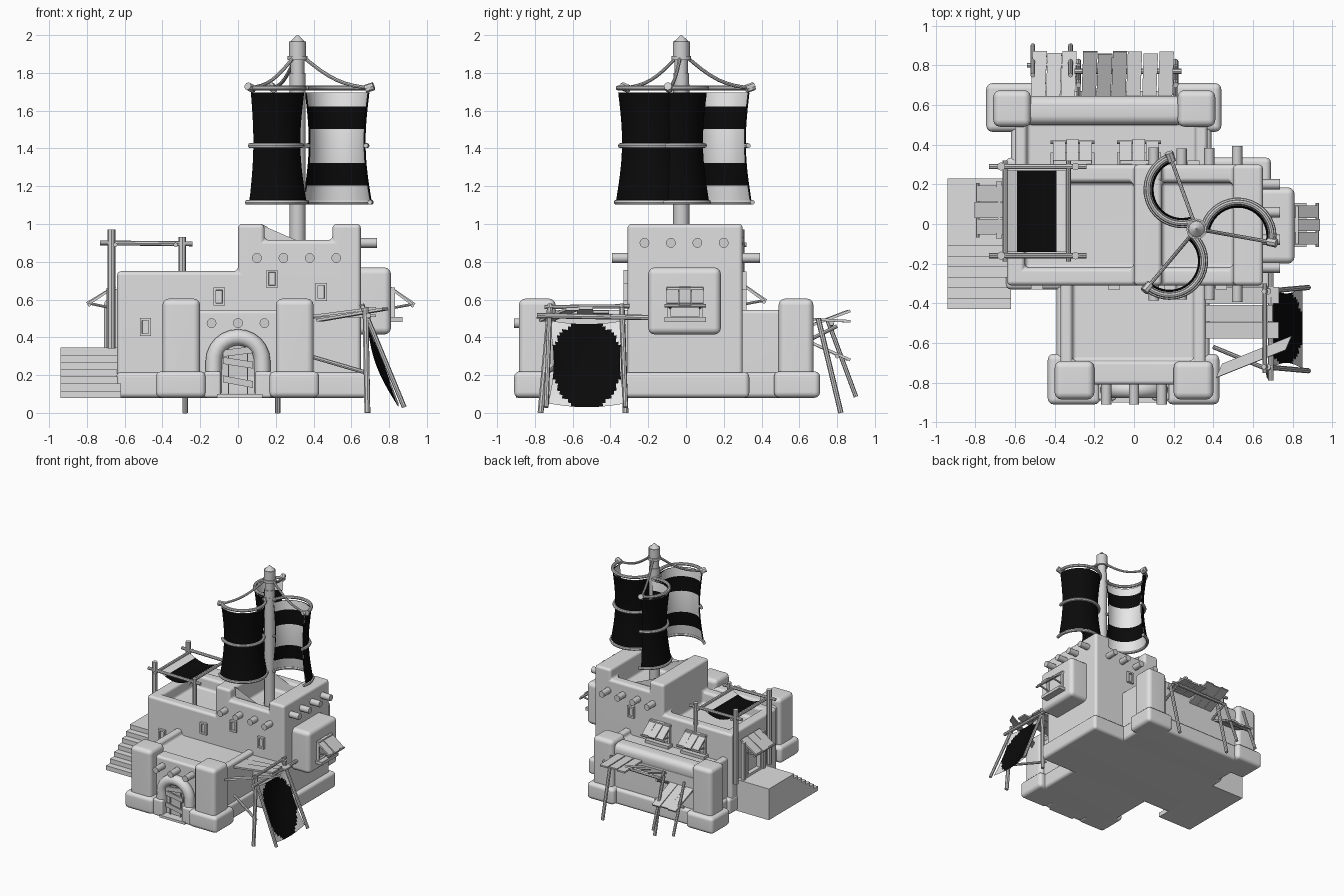
import bpy, bmesh, math
from mathutils import Vector as V, Matrix

if "Cube" in bpy.data.objects:
    bpy.data.objects.remove(bpy.data.objects["Cube"])

def material(name, v):
    m = bpy.data.materials.new(name)
    m.diffuse_color = (v, v, v, 1)
    m.use_nodes = True
    m.node_tree.nodes["Principled BSDF"].inputs["Base Color"].default_value = m.diffuse_color
    return m

STONE = material("pale stone", 0.74)
WOOD = material("grey wood", 0.64)
DARK = material("black cloth", 0.003)
LIGHT = material("light cloth", 0.92)

def new_object(name, bm, *mats):
    bmesh.ops.recalc_face_normals(bm, faces=bm.faces)
    me = bpy.data.meshes.new(name)
    bm.to_mesh(me)
    bm.free()
    for m in mats:
        me.materials.append(m)
    o = bpy.data.objects.new(name, me)
    bpy.context.collection.objects.link(o)
    return o

def bake(o):
    dg = bpy.context.evaluated_depsgraph_get()
    me = bpy.data.meshes.new_from_object(o.evaluated_get(dg))
    o.modifiers.clear()
    o.data = me

def soften(o, width):
    b = o.modifiers.new("bevel", 'BEVEL')
    b.width, b.segments, b.limit_method = width, 3, 'ANGLE'
    bake(o)
    o["soft"] = True

def box(name, x, y, z, bev=0, mat=STONE):
    bm = bmesh.new()
    c = [(a[0] + a[1]) / 2 for a in (x, y, z)]
    s = [a[1] - a[0] for a in (x, y, z)]
    bmesh.ops.create_cube(bm, size=1, matrix=Matrix.Translation(c) @ Matrix.Diagonal((*s, 1)))
    o = new_object(name, bm, mat)
    if bev:
        soften(o, bev)
    return o

def board(name, p, q, half, t=0.014, mat=WOOD):
    """Plank from p to q, half = half-width vector."""
    p, q, half = V(p), V(q), V(half)
    n = (q - p).cross(half).normalized() * t
    m = Matrix((q - p, half * 2, n)).transposed().to_4x4()
    m.translation = (p + q) / 2
    bm = bmesh.new()
    bmesh.ops.create_cube(bm, size=1, matrix=m)
    return new_object(name, bm, mat)

def prism(name, pts, place, depth, mat=STONE):
    """Outline in 2D, placed in 3D by place(a, b), pushed along depth."""
    bm = bmesh.new()
    f = bm.faces.new([bm.verts.new(place(a, b)) for a, b in pts])
    r = bmesh.ops.extrude_face_region(bm, geom=[f])
    bmesh.ops.translate(bm, vec=depth, verts=[g for g in r['geom'] if isinstance(g, bmesh.types.BMVert)])
    return new_object(name, bm, mat)

def tube(name, pts, r, mat=WOOD, res=2):
    cu = bpy.data.curves.new(name, 'CURVE')
    cu.dimensions, cu.bevel_depth, cu.bevel_resolution, cu.use_fill_caps = '3D', r, res, True
    s = cu.splines.new('POLY')
    s.points.add(len(pts) - 1)
    for k, p in zip(s.points, pts):
        k.co = (*p, 1)
    tmp = bpy.data.objects.new(name, cu)
    bpy.context.collection.objects.link(tmp)
    me = bpy.data.meshes.new_from_object(tmp.evaluated_get(bpy.context.evaluated_depsgraph_get()))
    bpy.data.objects.remove(tmp)
    me.materials.clear()
    me.materials.append(mat)
    o = bpy.data.objects.new(name, me)
    bpy.context.collection.objects.link(o)
    return o

def sheet(name, nu, nv, f, dark):
    """Cloth surface f(u, v); dark(u, v) picks the black faces."""
    bm = bmesh.new()
    g = [[bm.verts.new(f(i / nu, j / nv)) for j in range(nv + 1)] for i in range(nu + 1)]
    for i in range(nu):
        for j in range(nv):
            fc = bm.faces.new((g[i][j], g[i + 1][j], g[i + 1][j + 1], g[i][j + 1]))
            fc.material_index = 1 if dark((i + .5) / nu, (j + .5) / nv) else 0
    return new_object(name, bm, LIGHT, DARK)

def cut(o, *ranges):
    for r in ranges:
        c = box("cutter", *r)
        c.hide_render = True
        m = o.modifiers.new("cut", 'BOOLEAN')
        m.operation, m.solver, m.object = 'DIFFERENCE', 'EXACT', c
        bake(o)
        bpy.data.objects.remove(c)

# Main building with two sunken roofs and notched parapet
body = prism("main_building", [(-.64, .08), (.65, .08), (.65, 1), (.5, 1), (.5, .915), (.14, .915), (.14, 1), (0, 1),
             (0, .75), (-.64, .75)], lambda a, b: (a, -.31, b), (0, .61, 0))
cut(body, ((-.55, 0), (-.22, .21), (.65, .9)), ((.14, .5), (-.22, .21), (.82, 1.1)))
soften(body, .022)
box("main_plinth", (-.645, .69), (-.33, .335), (.08, .215), .025)

# Front and back wings with sunken roofs
front = box("front_wing", (-.37, .36), (-.81, -.25), (.08, .545))
cut(front, ((-.31, .30), (-.69, -.2), (.50, .7)))
soften(front, .02)
back = box("back_wing", (-.6, .37), (.25, .64), (.08, .545))
cut(back, ((-.54, .31), (.2, .51), (.50, .7)))
soften(back, .02)
box("back_parapet", (-.56, .26), (.50, .645), (.45, .575), .045)
box("back_plinth", (-.62, .39), (.3, .67), (.08, .215), .025)
box("front_plinth", (-.39, .38), (-.83, -.3), (.08, .215), .025)

# Corner towers and their footings
for n, x0, x1, y0, y1 in (("front_left", -.40, -.20, -.885, -.69), ("front_right", .20, .40, -.885, -.69),
                          ("back_left", -.71, -.52, .49, .675), ("back_right", .22, .41, .49, .675)):
    box(n + "_tower", (x0, x1), (y0, y1), (.1, .605), .035)
    box(n + "_footing", (x0 - .035, x1 + .03), (y0 - .025, y1 + .035), (.08, .22), .03)

# Side stairs and landing
steps = [(.23, .08), (.23, .345)]
for i in range(7):
    z = .345 - i * .038
    steps += [(-.11 - i * .053, z), (-.11 - i * .053, z - .038)]
steps[-1] = (steps[-1][0], .08)
prism("stairs", steps, lambda a, b: (-.94, a, b), (.32, 0, 0))

# Bay on the right side
box("side_bay", (.6, .81), (-.20, .185), (.415, .77), .035)

def spot(c, deg):
    return Matrix.Translation(c) @ Matrix.Rotation(math.radians(deg), 4, 'Z')

def frame(name, c, deg, w, h, rim, proud=.02):
    """Window frame with sunken pane; faces -y before turning."""
    bm = bmesh.new()
    bmesh.ops.create_cube(bm, size=1, matrix=Matrix.Diagonal((w, proud * 2, h, 1)))
    bmesh.ops.recalc_face_normals(bm, faces=bm.faces)
    f = [f for f in bm.faces if f.normal.y < -.9]
    bmesh.ops.inset_region(bm, faces=f, thickness=rim)
    bmesh.ops.inset_region(bm, faces=f, thickness=.001, depth=-proud * .8)
    bm.transform(spot(c, deg))
    return new_object(name, bm, STONE)

def awning(name, c, deg, w, drop=.09, reach=.12):
    m = spot(c, deg)
    side = m.to_3x3() @ V((w / 6 - .002, 0, 0))
    for k in (-1, 0, 1):
        board(name + "_slat", m @ V((k * w / 3, .02, .005)), m @ V((k * w / 3, -reach + .012 * k * k, -drop)), side)
    for s in (-1, 1):
        tube(name + "_strut", [m @ V((s * w * .4, 0, -.11)), m @ V((s * w * .4, -reach * .9, -drop))], .007)
    tube(name + "_rail", [m @ V((s * w * .55, -reach * .9, -drop - .008)) for s in (-1, 1)], .009)

# Small slit windows
for x, z in ((.18, .71), (-.10, .615), (.44, .64), (-.49, .455)):
    frame("slit_window", (x, -.31, z), 0, .06, .095, .018)
frame("slit_window", (.3, .30, .70), 180, .06, .095, .018)

# Shuttered windows with awnings on the bay and the back
for c, deg in (((.81, -.005, .58), 90), ((-.31, .30, .60), 180), ((.025, .30, .60), 180)):
    frame("awning_window", c, deg, .19, .17, .025)
    m = spot(c, deg)
    awning("awning", m @ V((0, -.005, .085)), deg, .2)
    board("sill", m @ V((-.11, -.03, -.085)), m @ V((.11, -.03, -.085)), m.to_3x3() @ V((0, .03, 0)), .025)
# Landing door
frame("side_door", (-.64, .06, .50), -90, .2, .31, .03, .045)
awning("door_awning", (-.67, .07, .665), -90, .25, .085, .13)
for y in (-.06, .2):
    board("door_post", (-.68, y, .34), (-.68, y, .66), (0, .014, 0), .03)

# Roof beam ends
for x in (.10, .24, .38, .52):
    for s in (-1, 1):
        tube("beam_end", [(x, s * .28, .82), (x, s * (.40 + .02 * math.cos(x * 40)), .82)], .026, res=4)
for y in (-.22, -.08, .06, .20):
    tube("beam_end", [(.6, y, .90), (.735, y, .90)], .026, res=4)
for x in (-.14, 0, .14):
    tube("beam_end", [(x, -.78, .475), (x, -.91, .475)], .026, res=4)

# Arched front door: stone arch, panel, crossed boards and step
arc = [(.128 * math.cos(math.pi * i / 12), .275 + .125 * math.sin(math.pi * i / 12)) for i in range(13)]
tube("door_arch", [(a, -.835, b) for a, b in [(.132, .09)] + arc + [(-.132, .09)]], .043, STONE, 4)
prism("door_panel", [(.1, .09)] + arc + [(-.1, .09)], lambda a, b: (a, -.83, b), (0, .04, 0), WOOD)
for s in (-1, 1):
    box("arch_foot", (s * .135 - .045, s * .135 + .045), (-.89, -.8), (.08, .22), .015)
    board("door_cleat", (s * .05, -.836, .1), (s * .05, -.836, .36), (.003, 0, 0))
for z, t in ((.265, -.025), (.165, -.03), (.325, .02)):
    board("door_board", (-.08, -.85, z - t / 2), (.08, -.85, z + t / 2), (0, 0, .018))
box("door_step", (-.11, .13), (-.9, -.8), (.08, .1), 0)

# Roof canopy: posts, rails, sagging cloth
for y in (-.16, .29):
    tube("canopy_post", [(-.67, y, .34), (-.67, y, .97)], .021)
    tube("canopy_post", [(-.295, y, .64), (-.295, y, .93)], .019)
    tube("canopy_rail", [(-.73, y, .9), (-.24, y, .895)], .013)
for x in (-.65, -.33):
    tube("canopy_rail", [(x, -.19, .89), (x, .32, .89)], .012)
sheet("canopy_cloth", 12, 8, lambda u, v: (-.64 + .3 * u, -.14 + .41 * v, .885 - .05 * math.sin(math.pi * u)),
      lambda u, v: .18 < u < .82)

# Mast with cap
M = V((.315, -.025, 0))
for r, a, b in ((.043, .8, 1.74), (.036, 1.7, 1.95), (.042, 1.74, 1.80), (.045, 1.88, 1.965), (.052, 1.868, 1.89)):
    tube("mast", [M + V((0, 0, a)), M + V((0, 0, b))], r, WOOD, 4)
bm = bmesh.new()
bmesh.ops.create_cone(bm, segments=12, radius1=.045, radius2=.004, depth=.04, cap_ends=True,
                      matrix=Matrix.Translation(M + V((0, 0, 1.98))))
new_object("mast_cap", bm, WOOD)

# Three half-round sails: black outside, striped inside
for deg in (110, 230, 350):
    R = spot(M, deg)
    def at(u, z, r=.168, grow=0):
        t = math.pi * (1 - u * (1 + grow))
        return R @ V((.212 + r * math.cos(t), r * math.sin(t), z))
    def skin(off):
        return lambda u, v: at(u, 1.12 + .575 * v, .168 - .026 * math.sin(math.pi * v) + .012 * (1 - v) + off)
    sheet("sail_outside", 20, 24, skin(.004), lambda u, v: True)
    sheet("sail_inside", 20, 48, skin(-.004), lambda u, v: .14 < v < .355 or .66 < v < .87)
    for z, r in ((1.72, .172), (1.415, .160), (1.115, .182)):
        tube("sail_batten", [at(i / 20, z, r, .04) for i in range(21)], .013)
        tube("batten_arm", [R @ V((0, 0, z)), R @ V((.06, 0, z))], .01)
    tube("mast_rope", [R @ V((.03 + .36 * t, 0, 1.885 - .165 * t - .04 * math.sin(math.pi * t)))
                       for t in [i / 8 for i in range(9)]], .0095)
    tube("rope_knot", [R @ V((.365, 0, 1.715)), R @ V((.41, 0, 1.73))], .022)

# Front-right lean-to: plank roof, poles and hanging cloth
for i, y in enumerate((-.36, -.45, -.535)):
    board("lean_to_plank", (.34, y, .505), (.73 - .03 * (i % 2), y, .515 + .02 * i), (0, .042, 0))
board("loose_plank", (.43, -.74, .49), (.78, -.60, .55), (.015, .035, 0))
tube("lean_to_beam", [(.69, -.79, .515), (.69, -.2, .505)], .014)
tube("lean_to_beam", [(.66, -.75, .56), (.66, -.3, .565)], .011)
tube("lean_to_brace", [(.40, -.62, .295), (.69, -.74, .21)], .011)
for y0, y1 in ((-.72, -.74), (-.34, -.32)):
    tube("slanted_pole", [(.655, y0, .575), (.88, y1, .03)], .013)
    tube("upright_pole", [(.675, y0, .56), (.685, y1 - .03 * (y1 < -.5), .0)], .016)
sheet("lean_to_cloth", 24, 24, lambda u, v: (.685 + .165 * v - .035 * math.sin(math.pi * v) * math.sin(math.pi * u),
      -.73 + .41 * u + .03 * (1 - 2 * u) * math.sin(math.pi * v), .49 - .44 * v - .02 * math.sin(math.pi * u)),
      lambda u, v: abs(2 * u - 1) ** 1.5 + abs(2 * v - 1) ** 1.5 < 1.2)

# Back platforms: level, tipped up and tipped down plank panels
for n, xs, z0, z1 in (("level_plank", (-.005, .075, .155), .50, .485), ("raised_plank", (-.23, -.155, -.08), .44, .54),
                      ("lowered_plank", (-.485, -.41, -.335), .40, .28)):
    for i, x in enumerate(xs):
        board(n, (x, .60, z0), (x + .01, .87 - .012 * (i % 2), z1), (.036, 0, 0))
tube("platform_beam", [(-.3, .77, .47), (.24, .77, .475)], .013)
tube("platform_beam", [(-.54, .80, .30), (-.27, .80, .30)], .012)
for x in (-.28, .21):
    tube("platform_pole", [(x, .70, .50), (x, .82, 0)], .014)
    tube("platform_brace", [(x, .64, .38), (x, .80, .46)], .01)
for x in (-.51, -.32):
    tube("platform_pole", [(x, .75, .49), (x, .90, .085)], .012)

# Smooth shading with kept edges
for o in list(bpy.context.scene.objects):
    bpy.ops.object.select_all(action='DESELECT')
    o.select_set(True)
    bpy.context.view_layer.objects.active = o
    bpy.ops.object.shade_smooth_by_angle(angle=math.radians(38))
    if o.get("soft"):
        o.modifiers.new("even_normals", 'WEIGHTED_NORMAL').keep_sharp = True
